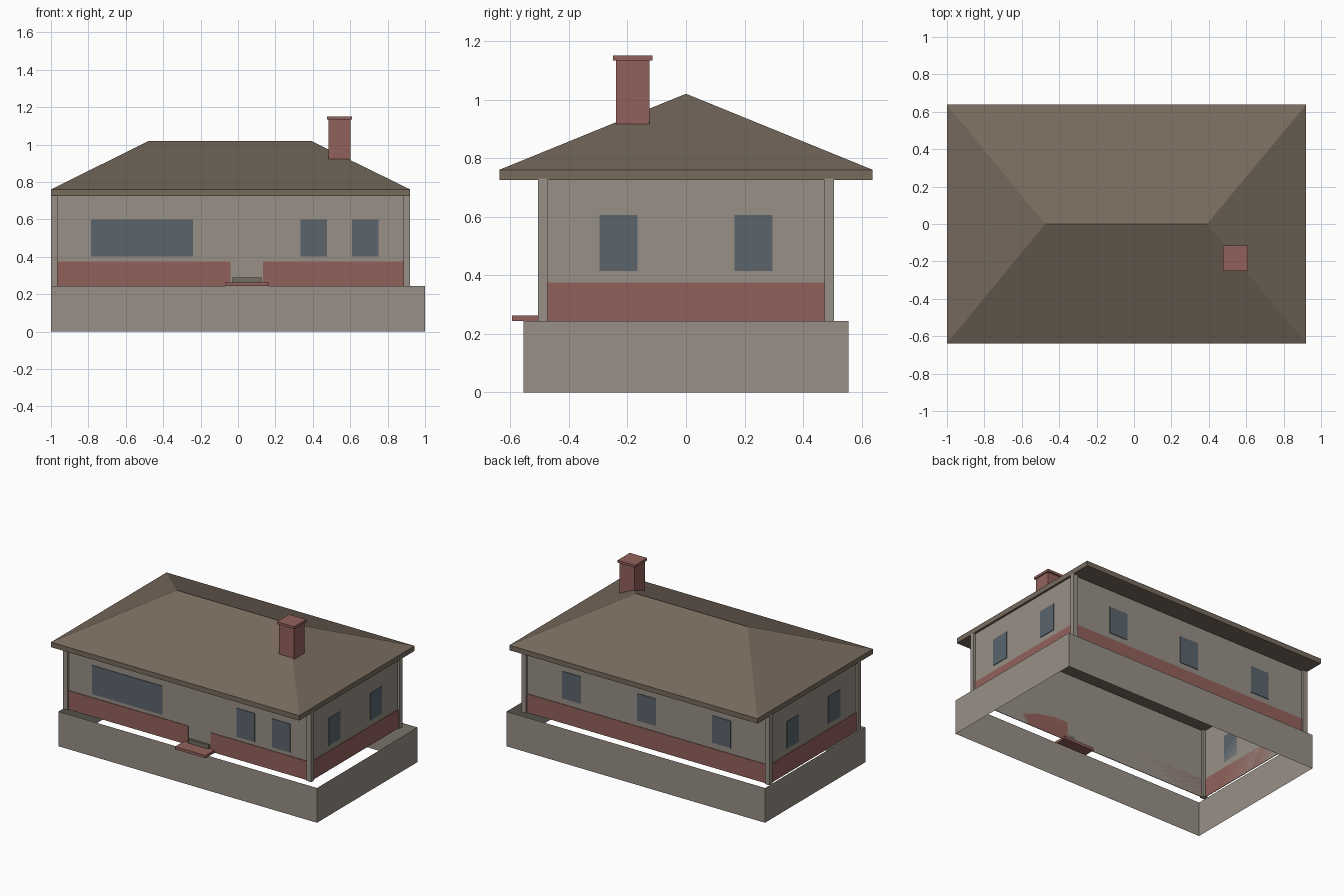
import bpy, bmesh
from mathutils import Vector

old = bpy.data.objects.get("Cube")
if old:
    bpy.data.objects.remove(old, do_unlink=True)


def material(name, rgb):
    m = bpy.data.materials.new(name)
    m.use_nodes = True
    m.diffuse_color = (*rgb, 1)
    m.node_tree.nodes["Principled BSDF"].inputs["Base Color"].default_value = (*rgb, 1)
    return m


PLASTER = material("warm_grey_plaster", (0.31, 0.28, 0.24))
BRICK = material("red_brick", (0.29, 0.12, 0.105))
ROOF = material("brown_roof", (0.185, 0.145, 0.108))
GLASS = material("blue_grey_glass", (0.104, 0.13, 0.152))
SILL = material("dark_sill", (0.17, 0.155, 0.12))


def finish(name, bm, mat):
    bmesh.ops.recalc_face_normals(bm, faces=bm.faces)
    mesh = bpy.data.meshes.new(name)
    bm.to_mesh(mesh)
    bm.free()
    mesh.materials.append(mat)
    obj = bpy.data.objects.new(name, mesh)
    bpy.context.scene.collection.objects.link(obj)
    return obj


def box(name, x, y, z, mat):
    """Box from (low, high) ranges on each axis."""
    bm = bmesh.new()
    bmesh.ops.create_cube(bm, size=1)
    for v in bm.verts:
        v.co = Vector([(r[0] + r[1]) / 2 + c * (r[1] - r[0]) for c, r in zip(v.co, (x, y, z))])
    return finish(name, bm, mat)


def ring(name, x, y, z, mat):
    """Four upright sheets, open above and below."""
    bm = bmesh.new()
    corners = [(x[0], y[0]), (x[1], y[0]), (x[1], y[1]), (x[0], y[1])]
    low, high = [[bm.verts.new((*c, h)) for c in corners] for h in z]
    for i in range(4):
        j = (i + 1) % 4
        bm.faces.new((low[i], low[j], high[j], high[i]))
    return finish(name, bm, mat)


# Main levels and wall planes
GROUND, BAND, EAVE = 0.243, 0.375, 0.725
X0, X1, Y = -0.985, 0.905, 0.49
IN0, IN1, INY = -0.965, 0.885, 0.473
T = 0.004

# Foundation and walls
ring("foundation", (-1, 1), (-0.555, 0.555), (0, GROUND), PLASTER)
ring("walls", (X0, X1), (-Y, Y), (GROUND, EAVE), PLASTER)

# Corner posts
for side, x in (("right", (-1, IN0)), ("left", (IN1, 0.92))):
    for end, y in (("front", (-0.505, -INY)), ("back", (INY, 0.505))):
        box(f"corner_post_{end}_{side}", x, y, (GROUND, 0.73), PLASTER)

# Brick band, broken at the front door
band = (GROUND, BAND)
box("brick_front_right", (IN0, -0.04), (-Y - T, -Y), band, BRICK)
box("brick_front_left", (0.135, IN1), (-Y - T, -Y), band, BRICK)
box("brick_back", (IN0, IN1), (Y, Y + T), band, BRICK)
box("brick_side_right", (X0 - T, X0), (-INY, INY), band, BRICK)
box("brick_side_left", (X1, X1 + T), (-INY, INY), band, BRICK)

# Windows
tall = (0.4, 0.6)
for i, x in enumerate(((-0.785, -0.24), (0.335, 0.475), (0.61, 0.75))):
    box(f"window_front_{i + 1}", x, (-Y - T, -Y), tall, GLASS)
upper = (0.415, 0.605)
for i, c in enumerate((-0.62, -0.04, 0.54)):
    box(f"window_back_{i + 1}", (c - 0.072, c + 0.072), (Y, Y + T), upper, GLASS)
for side, x in (("right", (X0 - T, X0)), ("left", (X1, X1 + T))):
    for end, c in (("front", -0.23), ("back", 0.23)):
        box(f"window_{side}_{end}", x, (c - 0.065, c + 0.065), upper, GLASS)

# Doorstep
box("doorstep", (-0.07, 0.165), (-0.595, -0.48), (GROUND, 0.262), BRICK)
box("door_sill", (-0.03, 0.125), (-0.505, -Y), (0.262, 0.29), SILL)

# Hipped roof: a fascia slab whose top rises to a ridge
bm = bmesh.new()
corners = [(-1, -0.638), (0.92, -0.638), (0.92, 0.638), (-1, 0.638)]
low = [bm.verts.new((*c, EAVE)) for c in corners]
top = [bm.verts.new((*c, 0.76)) for c in corners]
ridge_r, ridge_l = [bm.verts.new((x, 0, 1.02)) for x in (-0.475, 0.39)]
bm.faces.new(low)
for i in range(4):
    j = (i + 1) % 4
    bm.faces.new((low[i], low[j], top[j], top[i]))
bm.faces.new((top[0], top[1], ridge_l, ridge_r))
bm.faces.new((top[1], top[2], ridge_l))
bm.faces.new((top[2], top[3], ridge_r, ridge_l))
bm.faces.new((top[3], top[0], ridge_r))
finish("roof", bm, ROOF)

# Chimney
box("chimney", (0.485, 0.602), (-0.24, -0.125), (0.85, 1.135), BRICK)
box("chimney_cap", (0.475, 0.61), (-0.25, -0.115), (1.133, 1.15), BRICK)
